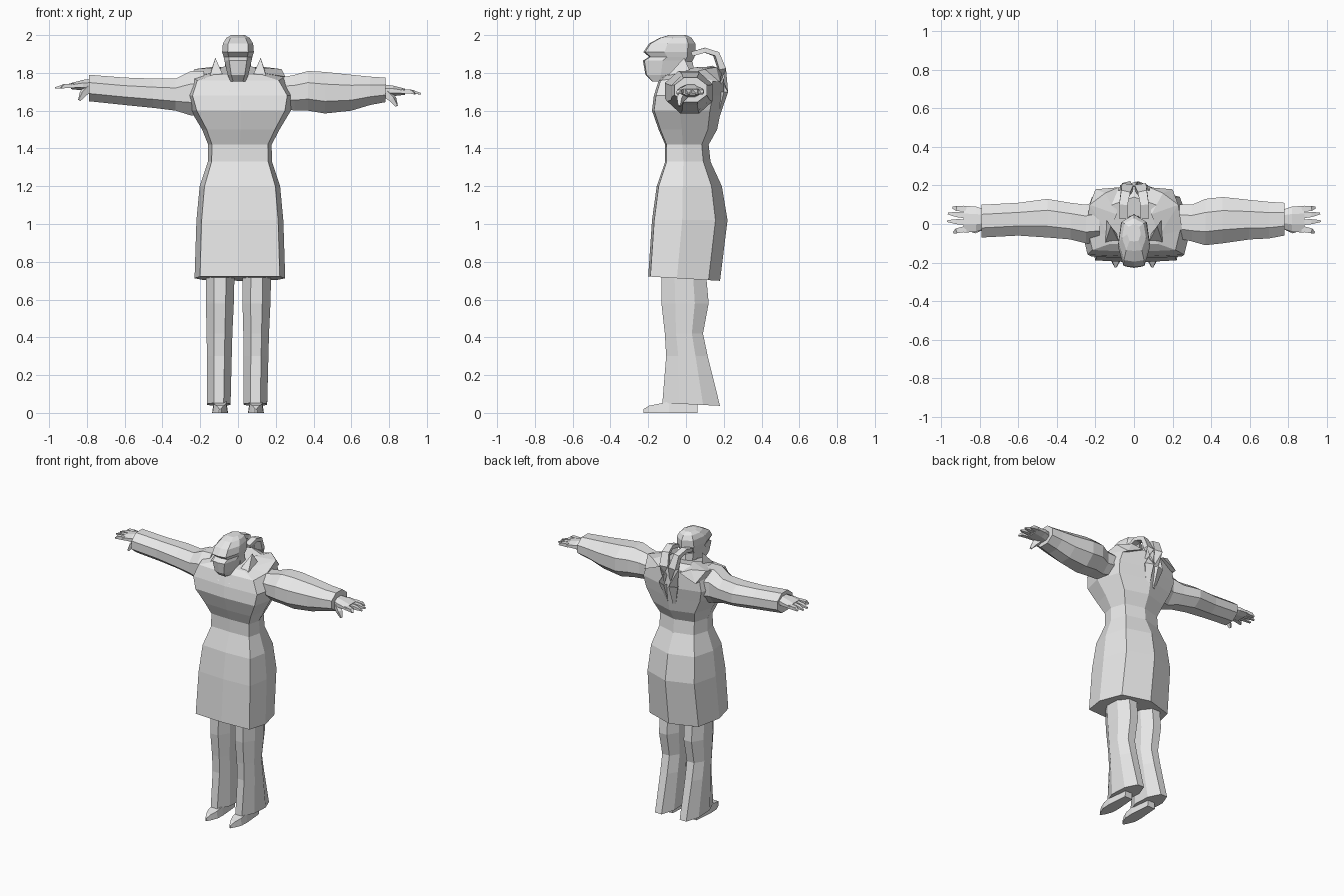
import bpy, bmesh, math
from mathutils import Vector

cube = bpy.data.objects.get("Cube")
if cube:
    bpy.data.objects.remove(cube, do_unlink=True)

grey = bpy.data.materials.new("plain_grey")
grey.use_nodes = True
grey.diffuse_color = (0.8, 0.8, 0.8, 1)
grey.node_tree.nodes["Principled BSDF"].inputs["Base Color"].default_value = (0.8, 0.8, 0.8, 1)


def finish(name, bm):
    bmesh.ops.recalc_face_normals(bm, faces=bm.faces)
    mesh = bpy.data.meshes.new(name)
    bm.to_mesh(mesh)
    bm.free()
    mesh.materials.append(grey)
    obj = bpy.data.objects.new(name, mesh)
    bpy.context.collection.objects.link(obj)
    return obj


def loft(name, rings):
    """Skin a list of equal rings and close both ends."""
    bm = bmesh.new()
    rows = [[bm.verts.new(p) for p in ring] for ring in rings]
    n = len(rows[0])
    for a, b in zip(rows, rows[1:]):
        for i in range(n):
            j = (i + 1) % n
            bm.faces.new((a[i], a[j], b[j], b[i]))
    bm.faces.new(rows[0])
    bm.faces.new(rows[-1])
    return finish(name, bm)


def hull(name, points):
    bm = bmesh.new()
    for p in points:
        bm.verts.new(p)
    bmesh.ops.convex_hull(bm, input=bm.verts)
    return finish(name, bm)


def octagon(rx, ry):
    """Octagon with flat sides that touch the given half sizes."""
    grow = 1 / math.cos(math.pi / 8)
    angles = [math.pi * (i + 0.5) / 4 for i in range(8)]
    return [(rx * grow * math.cos(a), ry * grow * math.sin(a)) for a in angles]


def tube(name, path, radii, flat=1.0):
    """Four sided tapering tube along a path."""
    path = [Vector(p) for p in path]
    rings = []
    for i, (p, r) in enumerate(zip(path, radii)):
        way = path[min(i + 1, len(path) - 1)] - path[max(i - 1, 0)]
        turn = way.to_track_quat('Z', 'Y')
        rings.append([p + turn @ Vector((x * r, y * r * flat, 0))
                      for x, y in ((1, 1), (-1, 1), (-1, -1), (1, -1))])
    return loft(name, rings)


def body_ring(z, half, front, back, cx=0.0, tilt=0.0, corner=0.88):
    """Flat front, straight sides and a ridged back."""
    deep = back - front
    right = [(corner, 0.03), (1, 0.4), (0.8, 0.84)]
    plan = [(0, 0)] + right + [(0, 1)] + [(-x, y) for x, y in reversed(right)]
    return [Vector((cx + x * half, front + y * deep, z + tilt * (front + y * deep)))
            for x, y in plan]


# Long coat from hem to shoulders
coat = [
    (0.71, 0.24, -0.2, 0.18, 0.01, -0.06),
    (1.02, 0.23, -0.18, 0.22, 0.01),
    (1.2, 0.213, -0.155, 0.19, 0.01),
    (1.33, 0.17, -0.11, 0.13, 0.01),
    (1.42, 0.168, -0.11, 0.12, 0.01),
    (1.5, 0.205, -0.145, 0.165, 0.015),
    (1.6, 0.265, -0.18, 0.185, 0.015),
    (1.68, 0.285, -0.17, 0.2, 0.01),
    (1.78, 0.245, -0.145, 0.195, 0, 0.15),
    (1.81, 0.14, -0.11, 0.14, 0, 0.2),
]
loft("coat", [body_ring(*row) for row in coat])

# Head with a recessed eye band
head = [
    (1.755, 0.04, -0.18, -0.08),
    (1.79, 0.055, -0.215, -0.01),
    (1.865, 0.072, -0.228, 0.035),
    (1.885, 0.076, -0.195, 0.045),
    (1.91, 0.084, -0.225, 0.052),
    (1.955, 0.08, -0.195, 0.05),
    (1.985, 0.062, -0.14, 0.03),
    (2.0, 0.035, -0.09, 0),
]
loft("head", [body_ring(*row, corner=0.65) for row in head])
loft("neck", [[(x, y - 0.03 + s, z) for x, y in octagon(0.055, 0.065)]
              for z, s in ((1.68, 0.03), (1.86, 0))])

# Collar flaps, shoulder folds and hair strands on both sides
for side, word in ((1, "left"), (-1, "right")):
    def flip(points):
        return [(side * x, y, z) for x, y, z in points]

    hull(word + "_lapel", flip([
        (0.04, -0.165, 1.7), (0.15, -0.1, 1.78), (0.12, -0.01, 1.88),
        (0.09, -0.05, 1.8), (0.15, 0.03, 1.79)]))
    hull(word + "_shoulder_fold", flip([
        (0.09, 0.05, 1.83), (0.15, 0.16, 1.83), (0.23, 0.1, 1.82),
        (0.25, -0.03, 1.78), (0.13, -0.06, 1.8), (0.2, 0.18, 1.75),
        (0.08, 0.19, 1.8)]))
    tube(word + "_hair_strand", flip([
        (0.055, 0.03, 1.9), (0.055, 0.1, 1.92), (0.045, 0.16, 1.9),
        (0.035, 0.19, 1.82), (0.04, 0.195, 1.7), (0.025, 0.165, 1.56)]),
        (0.02, 0.022, 0.024, 0.03, 0.03, 0.01), 0.6)

# Sleeves: x, low z, high z, front y, back y
sleeves = {
    "left_sleeve": [
        (0.2, 1.62, 1.77, -0.07, 0.1), (0.3, 1.6, 1.79, -0.09, 0.1),
        (0.37, 1.6, 1.81, -0.11, 0.13), (0.46, 1.585, 1.805, -0.1, 0.14),
        (0.6, 1.6, 1.79, -0.08, 0.125), (0.7, 1.63, 1.78, -0.075, 0.115),
        (0.78, 1.645, 1.775, -0.06, 0.11)],
    "right_sleeve": [
        (-0.18, 1.57, 1.81, -0.1, 0.12), (-0.25, 1.575, 1.81, -0.1, 0.1),
        (-0.33, 1.6, 1.77, -0.08, 0.11), (-0.45, 1.615, 1.77, -0.07, 0.13),
        (-0.6, 1.63, 1.775, -0.06, 0.11), (-0.79, 1.65, 1.79, -0.07, 0.1)],
}
for name, rows in sleeves.items():
    loft(name, [[(x, (f + b) / 2 + y, (lo + hi) / 2 + z)
                 for y, z in octagon((b - f) / 2, (hi - lo) / 2)]
                for x, lo, hi, f, b in rows])

# Hands with four fingers and a thumb
for side, word, lift in ((1, "left", 0), (-1, "right", 0.03)):
    def place(x, y, z):
        return (side * x, y, z + lift)

    loft(word + "_palm", [[place(x, 0.025 + y, cz + z) for y, z in octagon(ry, rz)]
                          for x, ry, cz, rz in ((0.76, 0.045, 1.705, 0.035),
                                                (0.82, 0.065, 1.705, 0.028),
                                                (0.885, 0.07, 1.7, 0.016))])
    tips = ((0.94, 0.085), (0.965, 0.055), (0.968, 0.015), (0.935, -0.045))
    for i, (tip, y) in enumerate(tips):
        root = 0.077 - 0.034 * i
        tube(f"{word}_finger_{i + 1}",
             [place(0.87, root, 1.702), place(0.92, (root + y) / 2, 1.7), place(tip, y, 1.69)],
             (0.015, 0.013, 0.005), 0.8)
    tube(word + "_thumb",
         [place(0.79, -0.01, 1.69), place(0.82, -0.03, 1.66), place(0.84, -0.035, 1.625)],
         (0.02, 0.015, 0.006))

# Flared trousers and pointed shoes
legs = [
    (0.045, 0.062, -0.125, 0.18), (0.3, 0.066, -0.105, 0.115),
    (0.42, 0.068, -0.112, 0.09), (0.58, 0.074, -0.13, 0.12),
    (0.8, 0.077, -0.13, 0.1),
]
for side, word in ((1, "left"), (-1, "right")):
    loft(word + "_trouser_leg",
         [[(side * (0.097 + 0.01 * (0.5 - z) * side * -1) + x, (f + b) / 2 + y,
            z - 0.05 * y * (z < 0.1))
           for x, y in octagon(half, (b - f) / 2)] for z, half, f, b in legs])
    shoe = [(0.06, 0.03, 0.06), (-0.09, 0.042, 0.06), (-0.15, 0.04, 0.047),
            (-0.195, 0.022, 0.038), (-0.225, 0.005, 0.02)]
    loft(word + "_shoe",
         [[(side * 0.095 + s * half * w, y, z) for s, w, z in
           ((-1, 1, 0), (1, 1, 0), (1, 0.8, top), (-1, 0.8, top))]
          for y, half, top in shoe])
